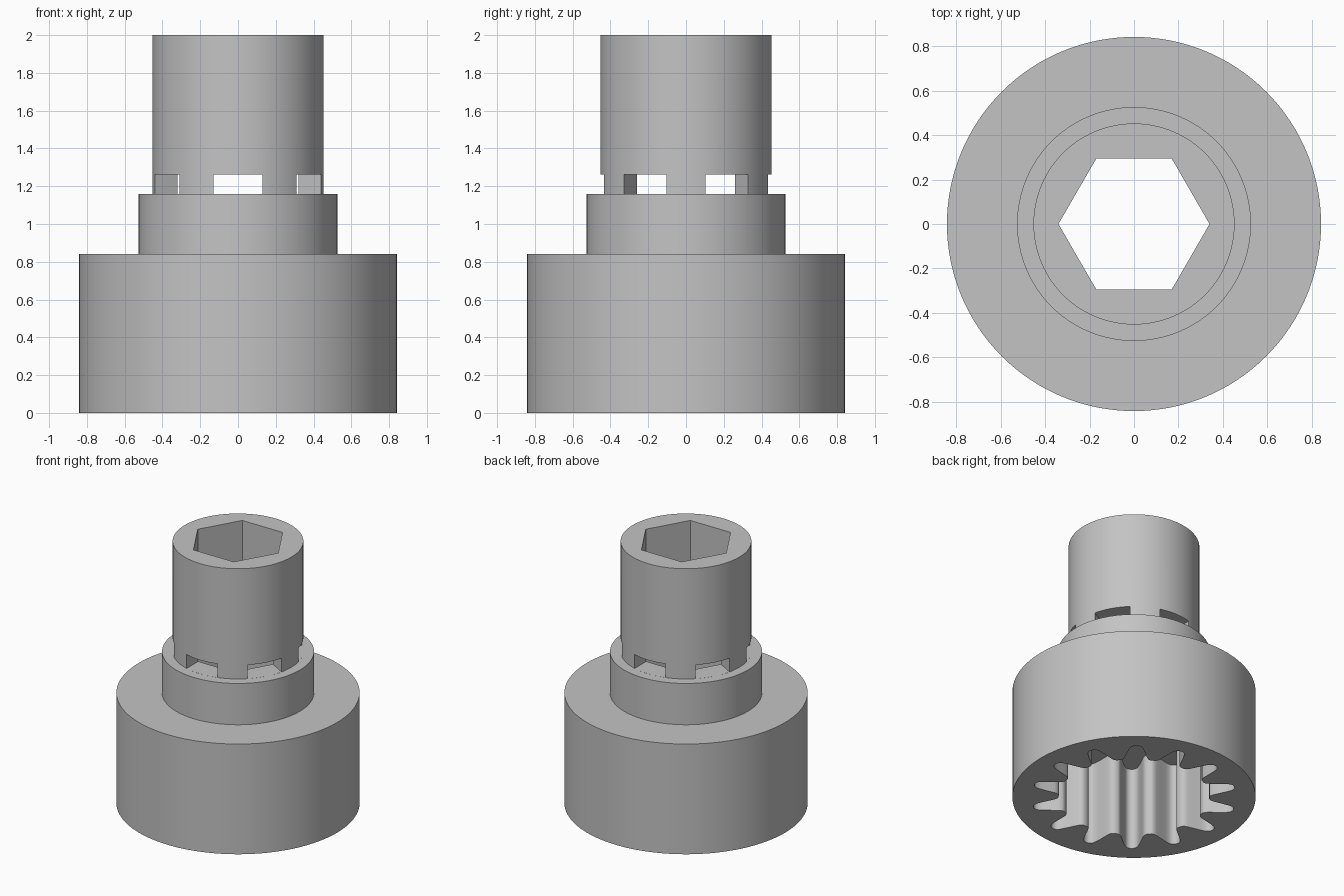
import bpy
import bmesh
import math
from mathutils import Matrix, Vector

cube = bpy.data.objects.get("Cube")
if cube:
    bpy.data.objects.remove(cube, do_unlink=True)

grey = bpy.data.materials.new("plain grey")
grey.use_nodes = True
colour = (0.55, 0.55, 0.55, 1)
grey.diffuse_color = colour
grey.node_tree.nodes["Principled BSDF"].inputs["Base Color"].default_value = colour

SEGMENTS = 128
TEETH = 14
UNIT = 2 / 38           # one design unit: the adapter is 38 tall


def finish(name, bm):
    bmesh.ops.recalc_face_normals(bm, faces=bm.faces)
    mesh = bpy.data.meshes.new(name)
    bm.to_mesh(mesh)
    bm.free()
    obj = bpy.data.objects.new(name, mesh)
    bpy.context.collection.objects.link(obj)
    mesh.materials.append(grey)
    return obj


def lathe(name, profile):
    """Closed solid of revolution; each profile point is (radius, height)."""
    bm = bmesh.new()
    rings = []
    for r, z in profile:
        rings.append([bm.verts.new((r * math.cos(a), r * math.sin(a), z))
                      for a in (math.tau * i / SEGMENTS for i in range(SEGMENTS))])
    for low, high in zip(rings, rings[1:]):
        for i in range(SEGMENTS):
            j = (i + 1) % SEGMENTS
            bm.faces.new((low[i], low[j], high[j], high[i]))
    bm.faces.new(rings[0])
    bm.faces.new(rings[-1])
    return finish(name, bm)


def prism(name, outline, bottom, top):
    bm = bmesh.new()
    low = [bm.verts.new((x, y, bottom)) for x, y in outline]
    face = bm.faces.new(low)
    moved = bmesh.ops.extrude_face_region(bm, geom=[face])["geom"]
    bmesh.ops.translate(bm, vec=Vector((0, 0, top - bottom)),
                        verts=[g for g in moved if isinstance(g, bmesh.types.BMVert)])
    return finish(name, bm)


def cut(body, cutter):
    cutter.hide_render = True
    mod = body.modifiers.new("cut", 'BOOLEAN')
    mod.operation = 'DIFFERENCE'
    mod.solver = 'EXACT'
    mod.object = cutter
    bpy.context.view_layer.objects.active = body
    bpy.ops.object.modifier_apply(modifier=mod.name)
    bpy.data.objects.remove(cutter, do_unlink=True)


# Stepped outer body: wide socket, collar and drive tube
body = lathe("splined_socket_adapter", [
    (16 * UNIT, 0), (16 * UNIT, 16 * UNIT),
    (10 * UNIT, 16 * UNIT), (10 * UNIT, 22 * UNIT),
    (8.6 * UNIT, 22 * UNIT), (8.6 * UNIT, 38 * UNIT)])

# Hexagonal bore through the full height
hexagon = [(0.34 * math.cos(k * math.pi / 3), 0.34 * math.sin(k * math.pi / 3))
           for k in range(6)]
cut(body, prism("hex_bore_cutter", hexagon, 0.3, 2.2))

# Splined bore: half a groove, as (radius, half width), mirrored and repeated
half_groove = [(0.512, 0.100), (0.525, 0.085), (0.55, 0.076), (0.60, 0.065),
               (0.65, 0.053), (0.685, 0.042), (0.702, 0.028), (0.71, 0.010)]
groove = [(r, -w) for r, w in half_groove] + [(r, w) for r, w in reversed(half_groove)]
spline = []
for k in range(TEETH):
    turn = Matrix.Rotation(math.tau * k / TEETH, 2)
    spline += [tuple(turn @ Vector(p)) for p in groove]
cut(body, prism("spline_bore_cutter", spline, -0.1, 12 * UNIT))

# Six straight radial slots at the foot of the drive tube
for k in range(6):
    turn = Matrix.Rotation(math.pi / 6 + k * math.pi / 3, 2)
    slot = [(0.2, -0.13), (0.49, -0.13), (0.49, 0.13), (0.2, 0.13)]
    cut(body, prism("slot_cutter", [tuple(turn @ Vector(p)) for p in slot],
                    22 * UNIT + 0.0005, 24 * UNIT))

bpy.ops.object.select_all(action='DESELECT')
body.select_set(True)
bpy.context.view_layer.objects.active = body
bpy.ops.object.shade_smooth_by_angle(angle=math.radians(30))
